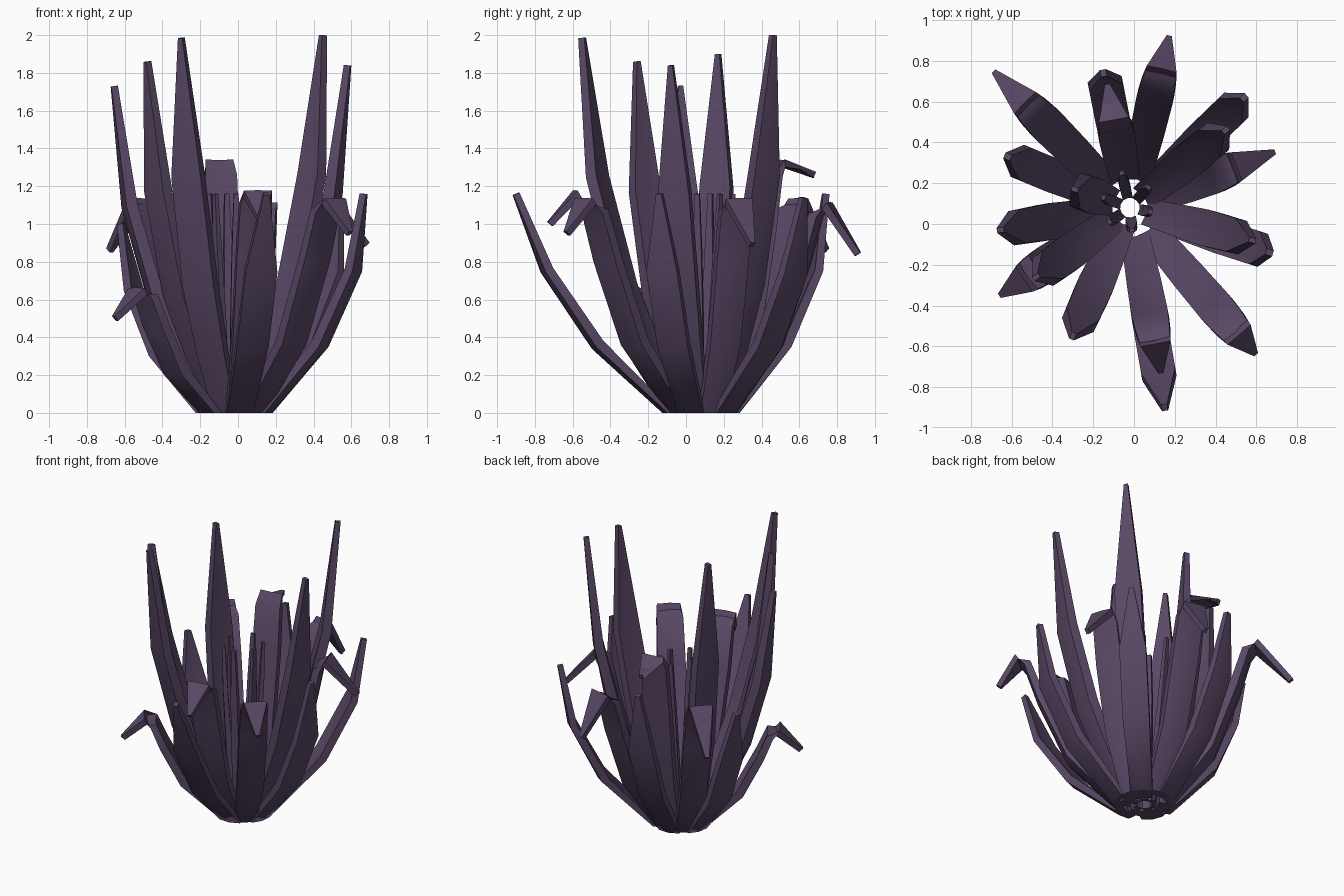
import bpy, bmesh, math
from mathutils import Vector

if "Cube" in bpy.data.objects:
    bpy.data.objects.remove(bpy.data.objects["Cube"])

mat = bpy.data.materials.new("dusky purple")
mat.diffuse_color = (0.10, 0.065, 0.132, 1)
mat.use_nodes = True
mat.node_tree.nodes["Principled BSDF"].inputs["Base Color"].default_value = mat.diffuse_color
CENTRE = Vector((-0.02, 0.08, 0))


def leaf(name, tip, r0, rows):
    """Channelled leaf; rows = (fraction of the way out, z, width, thickness)."""
    tip = Vector((tip[0], tip[1], 0))
    d = (tip - CENTRE).normalized()
    side = Vector((-d.y, d.x, 0))
    base = CENTRE + d * r0
    pts = [base.lerp(tip, f) + Vector((0, 0, z)) for f, z, w, t in rows]
    bm = bmesh.new()
    rings = []
    for i, (p, (f, z, w, t)) in enumerate(zip(pts, rows)):
        tan = (pts[min(i + 1, len(pts) - 1)] - pts[max(i - 1, 0)]).normalized()
        n = tan.cross(side).normalized()
        if n.dot(d) < 0 and tan.z > 0:
            n = -n                       # n points to the outer side
        if i == 0:
            n = d                        # flat on the ground
        c = w * 0.12 * (1 - i / (len(rows) - 1))   # channel fades to the tip
        sec = [(-w/2, -t/2 - c/2), (0, -t/2 + c/2), (w/2, -t/2 - c/2),
               (w/2, t/2 - c/2), (0, t/2 + c/2), (-w/2, t/2 - c/2)]
        rings.append([bm.verts.new(p + side * a + n * b) for a, b in sec])
    for a, b in zip(rings, rings[1:]):
        for k in range(6):
            j = (k + 1) % 6
            bm.faces.new((a[k], a[j], b[j], b[k]))
    bm.faces.new(rings[0][::-1])
    bm.faces.new(rings[-1])
    bmesh.ops.recalc_face_normals(bm, faces=bm.faces)
    me = bpy.data.meshes.new(name)
    bm.to_mesh(me)
    bm.free()
    me.materials.append(mat)
    ob = bpy.data.objects.new(name, me)
    bpy.context.collection.objects.link(ob)
    bpy.ops.object.select_all(action='DESELECT')
    ob.select_set(True)
    bpy.context.view_layer.objects.active = ob
    bpy.ops.object.shade_smooth_by_angle(angle=math.radians(55))


# tall upright leaves: tip x, y, z
for x, y, h in [(.45, .46, 2.0), (-.3, -.55, 1.985), (-.29, .17, 1.9),
                (-.48, -.26, 1.86), (.58, -.08, 1.84), (-.655, -.03, 1.73)]:
    leaf("tall_leaf", (x, y), .11,
         [(0, 0, .13, .06), (.31, .16*h, .16, .06), (.58, .34*h, .18, .065),
          (.85, .63*h, .17, .06), (1, h, .025, .035)])

# outer spreading leaves: tip x, y, z and how far out the two bends are
for x, y, h, f1, f2 in [(.15, -.9, 1.16, .47, .8), (.665, -.14, 1.16, .56, .9),
                        (-.15, .74, 1.16, .56, .9), (-.62, .33, 1.0, .55, .85),
                        (.54, .62, 1.14, .55, .88)]:
    leaf("outer_leaf", (x, y), .18,
         [(0, 0, .14, .04), (f1, .31*h, .17, .05), (f2, .65*h, .17, .045),
          (1, h, .03, .035)])

# leaves folded over at the top: tip x, y, z, then peak height and fold position
for x, y, zt, h, f in [(.17, .91, .84, 1.1, .72), (.68, .35, .89, 1.12, .62),
                       (.59, -.63, .95, 1.12, .8), (.13, -.72, 1.0, 1.16, .74),
                       (-.65, -.345, .5, .645, .72), (-.68, .74, .86, 1.12, .68),
                       (-.13, .68, 1.26, 1.32, .58)]:
    leaf("folded_leaf", (x, y), .16,
         [(0, 0, .14, .05), (.5*f, .33*h, .17, .055), (.8*f, .72*h, .18, .05),
          (.94*f, .95*h, .17, .045), (f + .04, h, .15, .04),
          (1, zt, .025, .035)])

# small spikes in the heart
for x, y in [(-.06, .25), (.07, .18), (.08, .06), (-.01, -.03), (-.12, .01),
             (-.15, .13)]:
    leaf("heart_spike", (x, y), .06,
         [(0, 0, .05, .03), (.5, .5, .055, .035), (.8, .85, .045, .03),
          (1, 1.16, .025, .02)])
